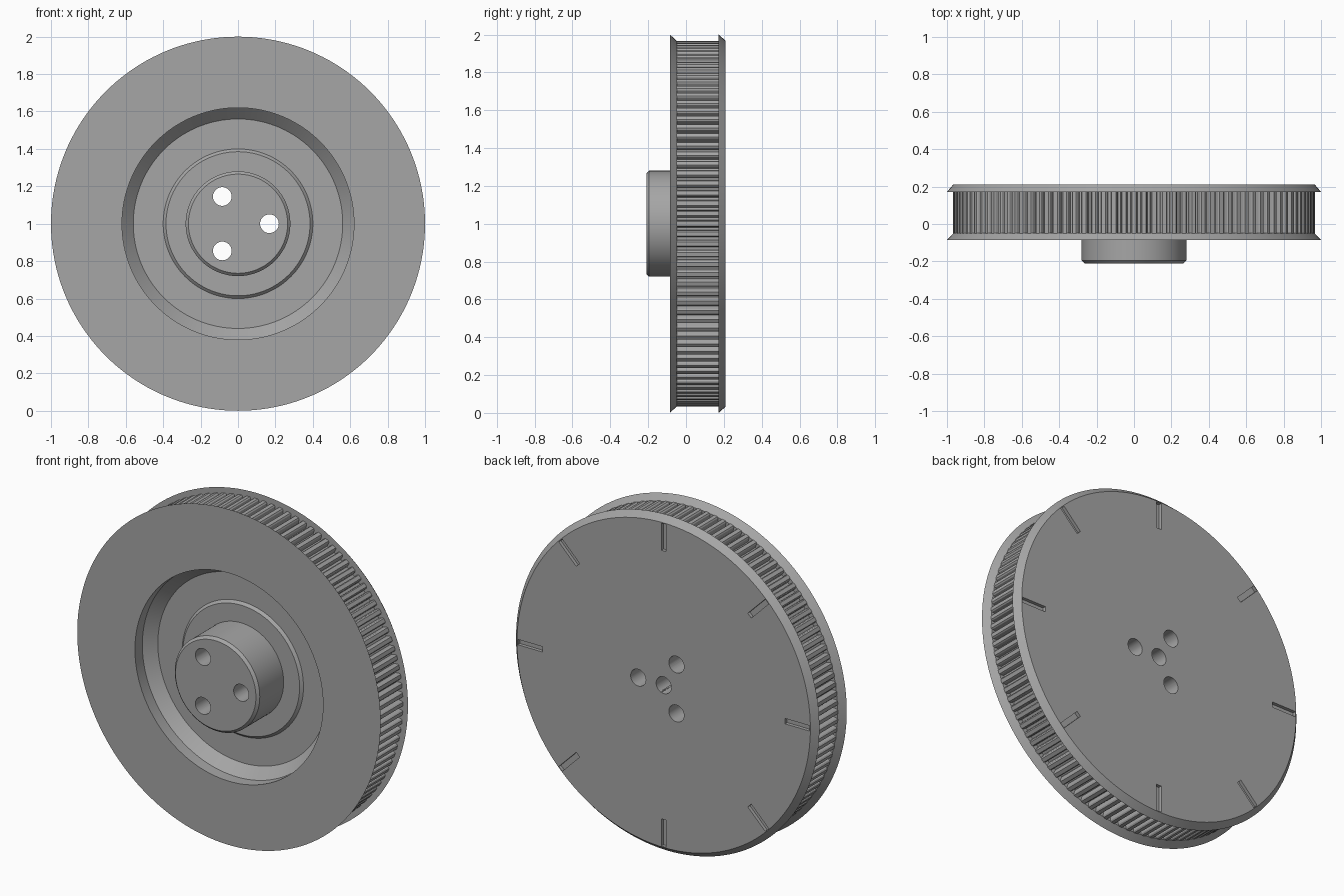
import bpy, bmesh
from math import sin, cos, pi, radians
from mathutils import Matrix, Vector

cube = bpy.data.objects.get("Cube")
if cube:
    bpy.data.objects.remove(cube)

grey = bpy.data.materials.new("machined grey")
grey.use_nodes = True
colour = (0.38, 0.38, 0.38, 1)
grey.diffuse_color = colour
grey.node_tree.nodes["Principled BSDF"].inputs["Base Color"].default_value = colour

TEETH = 112
CENTRE = Vector((0, 0, 1))


def polar(r, a, y):
    return Vector((r * cos(a), y, r * sin(a))) + CENTRE


def finish(name, bm, helper=False):
    bmesh.ops.recalc_face_normals(bm, faces=bm.faces)
    mesh = bpy.data.meshes.new(name)
    bm.to_mesh(mesh)
    bm.free()
    mesh.materials.append(grey)
    obj = bpy.data.objects.new(name, mesh)
    bpy.context.collection.objects.link(obj)
    obj.hide_render = helper
    return obj


def lathe(name, profile, steps=160):
    """Revolve a (radius, y) profile around the wheel axis."""
    bm = bmesh.new()
    verts = [bm.verts.new(polar(r, 0, y)) for r, y in profile]
    edges = [bm.edges.new(pair) for pair in zip(verts, verts[1:])]
    bmesh.ops.spin(bm, geom=verts + edges, cent=CENTRE, axis=(0, 1, 0),
                   angle=2 * pi, steps=steps)
    bmesh.ops.remove_doubles(bm, verts=bm.verts, dist=0.0005)
    return finish(name, bm)


def prism(bm, outline, y0, y1):
    """Extrude a (radius, angle) outline along the wheel axis."""
    face = bm.faces.new([bm.verts.new(polar(r, a, y0)) for r, a in outline])
    new = bmesh.ops.extrude_face_region(bm, geom=[face])["geom"]
    bmesh.ops.translate(bm, vec=(0, y1 - y0, 0),
                        verts=[v for v in new if isinstance(v, bmesh.types.BMVert)])


def hole(bm, r, y0, y1, x=0, z=0):
    turn = Matrix.Rotation(pi / 2, 4, "X")
    place = Matrix.Translation(CENTRE + Vector((x, (y0 + y1) / 2, z)))
    return bmesh.ops.create_cone(bm, cap_ends=True, segments=40, radius1=r, radius2=r,
                                 depth=y1 - y0, matrix=place @ turn)["verts"]


def cut(target, cutter):
    mod = target.modifiers.new(cutter.name, "BOOLEAN")
    mod.operation = "DIFFERENCE"
    mod.solver = "EXACT"
    mod.object = cutter
    bpy.context.view_layer.objects.active = target
    bpy.ops.object.modifier_apply(modifier=mod.name)
    bpy.data.objects.remove(cutter)


# Wheel body: hub, stepped recess and the two flared flanges
wheel = lathe("wheel_body", [
    (0, -0.21), (0.265, -0.21), (0.28, -0.195), (0.28, 0.03),
    (0.385, 0.03), (0.4, 0.045), (0.56, 0.045), (0.62, -0.015), (0.62, -0.085),
    (1, -0.085), (0.965, -0.048), (0.935, -0.048), (0.935, 0.172),
    (1, 0.172), (0.967, 0.21), (0, 0.21)])

# Rounded triangular pocket in the back
bolts = [(0.168 * cos(radians(a)), 0.168 * sin(radians(a))) for a in (0, 120, 240)]
bm = bmesh.new()
for x, z in bolts:
    hole(bm, 0.1, 0.165, 0.3, x, z)
bmesh.ops.delete(bm, geom=bm.faces[:], context="FACES_KEEP_BOUNDARY")
hull = bmesh.ops.convex_hull(bm, input=bm.verts)
bmesh.ops.delete(bm, geom=list({g for g in hull["geom_interior"] + hull["geom_unused"]
                                if isinstance(g, bmesh.types.BMVert)}), context="VERTS")
cut(wheel, finish("pocket_cutter", bm, True))

# Three through holes and the blind centre hole
bm = bmesh.new()
for x, z in bolts:
    hole(bm, 0.05, -0.4, 0.4, x, z)
hole(bm, 0.05, 0.07, 0.4)
cut(wheel, finish("hole_cutter", bm, True))

# Eight radial slots at the rim of the back face
bm = bmesh.new()
for i in range(8):
    spot = Matrix.Translation(CENTRE) @ Matrix.Rotation(i * pi / 4, 4, "Y")
    box = Matrix.Translation((0.881, 0.24, 0)) @ Matrix.Diagonal((0.162, 0.1, 0.032, 1))
    bmesh.ops.create_cube(bm, size=1, matrix=spot @ box)
cut(wheel, finish("slot_cutter", bm, True))

# Toothed belt track between the flanges
pitch = 2 * pi / TEETH
bm = bmesh.new()
for i in range(TEETH):
    a = i * pitch
    prism(bm, [(0.92, a - 0.36 * pitch), (0.937, a - 0.36 * pitch),
               (0.96, a - 0.31 * pitch), (0.967, a - 0.2 * pitch),
               (0.967, a + 0.2 * pitch), (0.96, a + 0.31 * pitch),
               (0.937, a + 0.36 * pitch), (0.92, a + 0.36 * pitch)], -0.05, 0.174)
teeth = finish("belt_teeth", bm)

# Smooth the round surfaces while keeping edges sharp
for obj in (wheel, teeth):
    bpy.ops.object.select_all(action="DESELECT")
    obj.select_set(True)
    bpy.context.view_layer.objects.active = obj
    bpy.ops.object.shade_smooth_by_angle(angle=radians(25))
